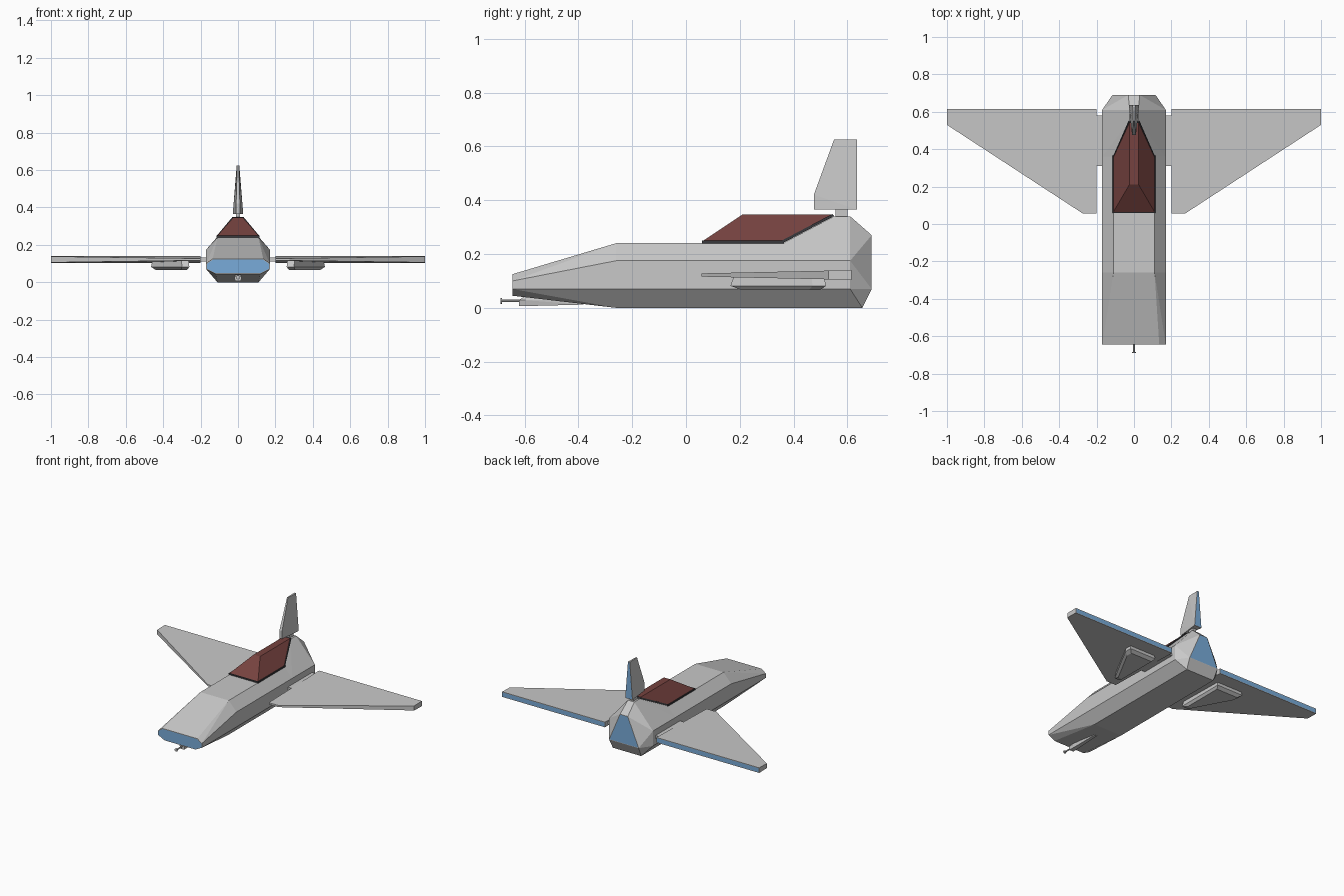
import bpy, bmesh
from mathutils import Vector

cube = bpy.data.objects.get("Cube")
if cube:
    bpy.data.objects.remove(cube, do_unlink=True)


def material(name, rgb):
    m = bpy.data.materials.new(name)
    m.use_nodes = True
    m.diffuse_color = (*rgb, 1)
    m.node_tree.nodes["Principled BSDF"].inputs["Base Color"].default_value = (*rgb, 1)
    return m


GREY = material("hull grey", (0.58, 0.58, 0.58))
BLUE = material("engine blue", (0.19, 0.41, 0.70))
RED = material("canopy red", (0.18, 0.055, 0.05))
DARK = material("frame dark", (0.04, 0.04, 0.045))


def pair(points):
    """Add the mirror image across x = 0 to each point."""
    return [(s * x, y, z) for x, y, z in points for s in (1, -1)]


def solid(name, groups, mat, glow=None, margin=0.006):
    """Join convex solids; faces looking along glow get an inset blue panel."""
    bm = bmesh.new()
    for pts in groups:
        verts = [bm.verts.new(p) for p in pts]
        bmesh.ops.convex_hull(bm, input=verts, use_existing_faces=False)
    if len(groups) > 1:
        # Open the shared wall between neighbouring solids
        wall = [f for f in bm.faces if all(abs(v.co.y - JOINT) < 1e-4 for v in f.verts)]
        bmesh.ops.delete(bm, geom=wall, context='FACES')
        bmesh.ops.remove_doubles(bm, verts=bm.verts, dist=1e-4)
    bmesh.ops.dissolve_limit(bm, angle_limit=0.01, verts=bm.verts, edges=bm.edges)
    bmesh.ops.recalc_face_normals(bm, faces=bm.faces)
    if glow:
        for d in glow:
            faces = [f for f in bm.faces if f.normal.dot(Vector(d)) > 0.995]
            bmesh.ops.inset_region(bm, faces=faces, thickness=margin)
            for f in faces:
                f.material_index = 1
    mesh = bpy.data.meshes.new(name)
    bm.to_mesh(mesh)
    bm.free()
    mesh.materials.append(mat)
    mesh.materials.append(BLUE)
    obj = bpy.data.objects.new(name, mesh)
    bpy.context.collection.objects.link(obj)
    return obj


def box(name, lo, hi, mat):
    pts = [(x, y, z) for x in (lo[0], hi[0]) for y in (lo[1], hi[1]) for z in (lo[2], hi[2])]
    return solid(name, [pts], mat)


# Fuselage: faceted nose and body, then the raised tail
JOINT = 0.36


def ring(y):
    return pair([(0.11, y, 0), (0.17, y, 0.07), (0.17, y, 0.175), (0.11, y, 0.24)])


nose = pair([(0.12, -0.645, 0.045), (0.17, -0.645, 0.07), (0.17, -0.645, 0.1), (0.135, -0.645, 0.125)])
tail = pair([(0.025, 0.55, 0.34), (0.025, 0.61, 0.34), (0.17, 0.61, 0.175), (0.17, 0.61, 0.07),
             (0.11, 0.655, 0), (0.115, 0.69, 0.07), (0.03, 0.69, 0.27)])
solid("fuselage", [nose + ring(-0.26) + ring(JOINT), ring(JOINT) + tail], GREY,
      glow=[(0, -1, 0), (0, 1, 0)], margin=0.004)

# Canopy with a dark sill and rear frame
canopy = pair([(0.11, 0.065, 0.25), (0.11, 0.36, 0.25), (0.025, 0.21, 0.347), (0.025, 0.543, 0.347)])
solid("canopy", [canopy], RED)
box("canopy_sill", (-0.114, 0.06, 0.239), (0.114, 0.365, 0.25), DARK)
frame = [(0.114, 0.358, 0.24), (0.03, 0.55, 0.341)]
solid("canopy_rear_frame", [pair(frame + [(x, y - 0.006, z + 0.008) for x, y, z in frame])], DARK)

# Wings, roots and underwing pods
wing_plan = [(0.2, 0.057), (0.275, 0.057), (1, 0.53), (1, 0.615), (0.2, 0.615)]
pod_plan = [(0.26, 0.165), (0.3, 0.165), (0.465, 0.47), (0.465, 0.52), (0.26, 0.52)]
for side, s in (("left", 1), ("right", -1)):
    pts = []
    for x, y in wing_plan:
        half = 0.006 + 0.012 * (y - 0.057) / 0.558
        pts += [(s * x, y, 0.122 - half), (s * x, y, 0.122 + half)]
    solid(side + "_wing", [pts], GREY, glow=[(0, 1, 0)])
    box(side + "_wing_root", (s * 0.16, 0.31, 0.112), (s * 0.205, 0.58, 0.132), GREY)

    cx, cy = 0.33, 0.4
    pts = []
    for z, k in ((0.113, 0.95), (0.082, 1), (0.066, 0.82)):
        pts += [(s * (cx + (x - cx) * k), cy + (y - cy) * k, z) for x, y in pod_plan]
    solid(side + "_underwing_pod", [pts], GREY)

# Tail fin on a short post
fin = pair([(0.01, 0.475, 0.365), (0.01, 0.475, 0.42), (0.004, 0.55, 0.625),
            (0.007, 0.635, 0.625), (0.028, 0.635, 0.365)])
solid("tail_fin", [fin], GREY, glow=[(0, 1, 0)], margin=0.004)
box("fin_post", (-0.012, 0.555, 0.33), (0.012, 0.6, 0.37), GREY)

# Chin gun: tapered housing, barrel and muzzle
housing = pair([(0.016, -0.62, 0.006), (0.02, -0.62, 0.03), (0.012, -0.6, 0.042),
                (0.01, -0.38, 0.012), (0.01, -0.38, 0.03)])
solid("gun_housing", [housing], GREY)
for name, radius, y0, y1 in (("gun_barrel", 0.005, -0.685, -0.61), ("gun_muzzle", 0.011, -0.69, -0.684)):
    bpy.ops.mesh.primitive_cylinder_add(vertices=8, radius=radius, depth=y1 - y0,
                                        location=(0, (y0 + y1) / 2, 0.026), rotation=(1.5708, 0, 0))
    bpy.context.object.name = name
    bpy.context.object.data.materials.append(GREY)
